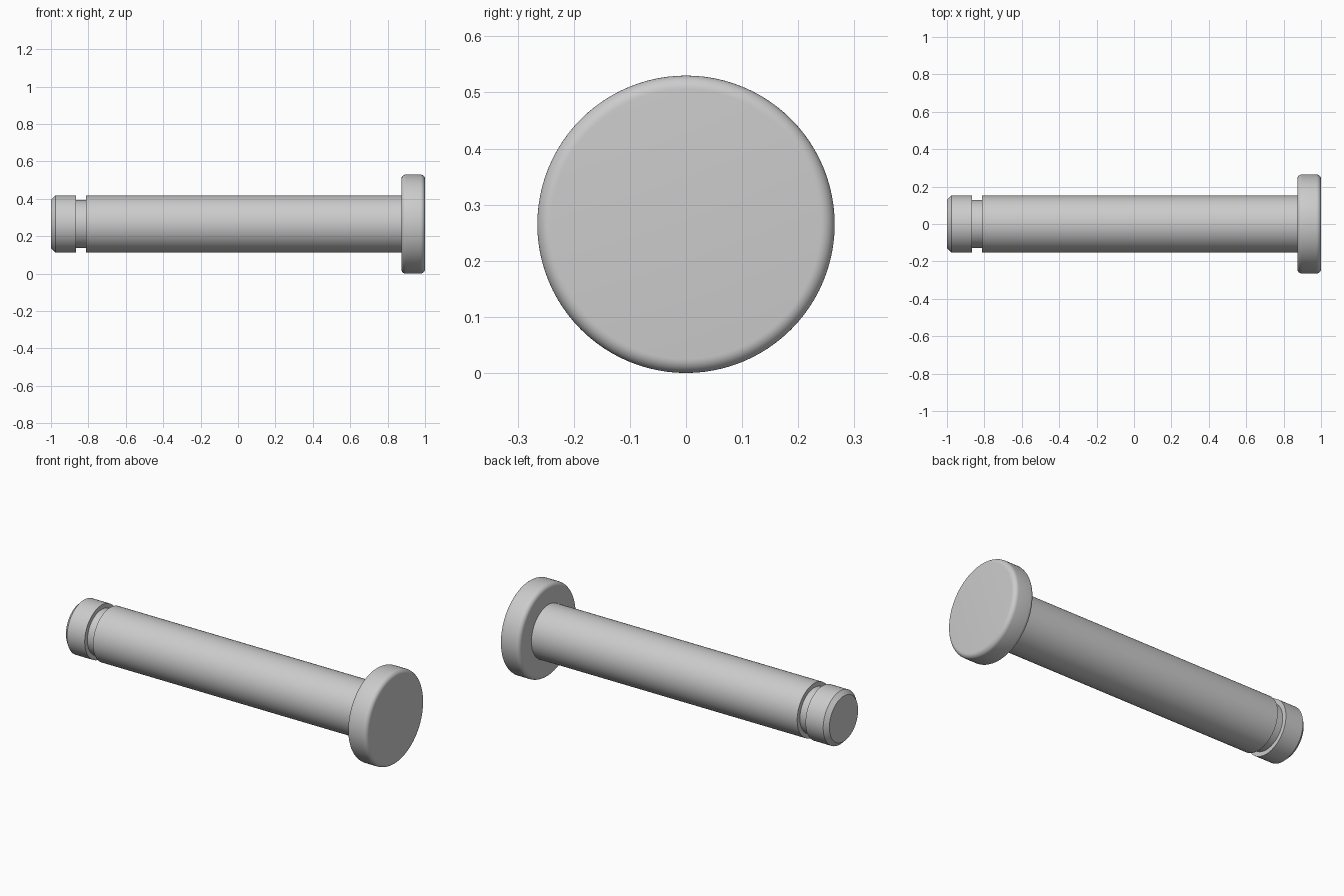
import bpy
import bmesh
from math import sin, cos, pi, radians
from mathutils import Vector

if "Cube" in bpy.data.objects:
    bpy.data.objects.remove(bpy.data.objects["Cube"], do_unlink=True)

HEAD_R, SHAFT_R, GROOVE_R = 0.265, 0.153, 0.128
FILLET, CHAMFER = 0.025, 0.023
HEAD_X = 0.873
SEGMENTS = 96

steel = bpy.data.materials.new("grey_steel")
steel.use_nodes = True
grey = (0.6, 0.6, 0.6, 1)
steel.diffuse_color = grey
steel.node_tree.nodes["Principled BSDF"].inputs["Base Color"].default_value = grey


def fillet(x, r, start, steps=8):
    """Quarter-round profile points about the centre (x, r)."""
    angles = [start - i / steps * pi / 2 for i in range(steps + 1)]
    return [(x + FILLET * cos(a), r + FILLET * sin(a)) for a in angles]


def lathe(name, profile):
    """Revolve (x, radius) points about the pin axis."""
    bm = bmesh.new()
    verts = [bm.verts.new((x, 0, r)) for x, r in profile]
    edges = [bm.edges.new(pair) for pair in zip(verts, verts[1:])]
    bmesh.ops.spin(bm, geom=verts + edges, cent=(0, 0, 0), axis=(1, 0, 0),
                   angle=2 * pi, steps=SEGMENTS)
    bmesh.ops.remove_doubles(bm, verts=bm.verts, dist=0.0001)
    bmesh.ops.recalc_face_normals(bm, faces=bm.faces)
    bmesh.ops.translate(bm, verts=bm.verts, vec=Vector((0, 0, HEAD_R)))
    mesh = bpy.data.meshes.new(name)
    bm.to_mesh(mesh)
    bm.free()
    mesh.materials.append(steel)
    obj = bpy.data.objects.new(name, mesh)
    bpy.context.collection.objects.link(obj)
    bpy.ops.object.select_all(action="DESELECT")
    obj.select_set(True)
    bpy.context.view_layer.objects.active = obj
    bpy.ops.object.shade_smooth_by_angle(angle=radians(30))


# One-piece pin: chamfered tip, clip groove, shaft, rounded head
lathe("headed_pin", [
    (-1, 0), (-1, SHAFT_R - CHAMFER), (-1 + CHAMFER, SHAFT_R),
    (-0.865, SHAFT_R), (-0.865, GROOVE_R), (-0.812, GROOVE_R),
    (-0.812, SHAFT_R), (HEAD_X, SHAFT_R),
    *fillet(HEAD_X + FILLET, HEAD_R - FILLET, pi),
    *fillet(1 - FILLET, HEAD_R - FILLET, pi / 2),
    (1, 0),
])
